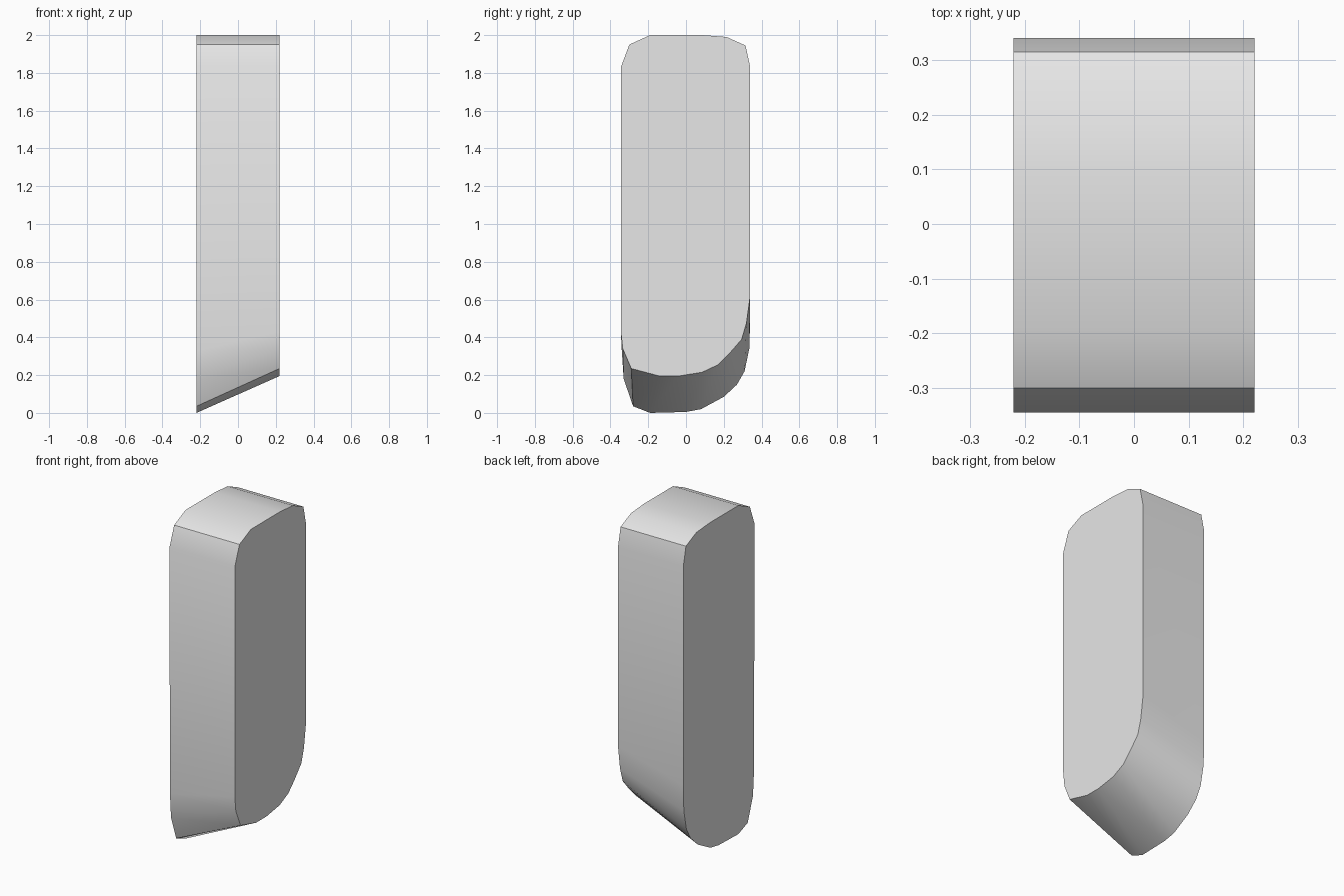
import bpy
import bmesh
import math

cube = bpy.data.objects.get("Cube")
if cube:
    bpy.data.objects.remove(cube, do_unlink=True)

HALF_WIDTH = 0.22

# Rounded top, shared by both sides (y, z), running front to back
top = [(-0.345, 1.83), (-0.30, 1.95), (-0.19, 2.0), (0.09, 2.0),
       (0.215, 1.99), (0.315, 1.945), (0.34, 1.83)]
# Bottom outlines, running back to front; the left side is cut higher
left_bottom = [(0.34, 0.62), (0.32, 0.475), (0.295, 0.39), (0.23, 0.315),
               (0.17, 0.255), (0.085, 0.215), (-0.04, 0.195), (-0.14, 0.195),
               (-0.29, 0.235), (-0.335, 0.34), (-0.345, 0.43)]
right_bottom = [(0.34, 0.50), (0.335, 0.34), (0.31, 0.22), (0.27, 0.15),
                (0.20, 0.085), (0.08, 0.02), (0.0, 0.005), (-0.19, 0.0),
                (-0.28, 0.035), (-0.33, 0.18), (-0.34, 0.33)]

grey = bpy.data.materials.new("plain_grey")
grey.use_nodes = True
colour = (0.8, 0.8, 0.8, 1.0)
grey.diffuse_color = colour
grey.node_tree.nodes["Principled BSDF"].inputs["Base Color"].default_value = colour

# Loft the block between its two side outlines
bm = bmesh.new()
left = [bm.verts.new((HALF_WIDTH, y, z)) for y, z in top + left_bottom]
right = [bm.verts.new((-HALF_WIDTH, y, z)) for y, z in top + right_bottom]
bm.faces.new(left)
bm.faces.new(right)
count = len(left)
for i in range(count):
    j = (i + 1) % count
    bm.faces.new((left[i], left[j], right[j], right[i]))
bmesh.ops.recalc_face_normals(bm, faces=bm.faces)

mesh = bpy.data.meshes.new("slanted_block")
bm.to_mesh(mesh)
bm.free()
mesh.materials.append(grey)
block = bpy.data.objects.new("slanted_block", mesh)
bpy.context.collection.objects.link(block)

# Smooth sides with crisp corners
bpy.context.view_layer.objects.active = block
block.select_set(True)
bpy.ops.object.shade_smooth_by_angle(angle=math.radians(35))
